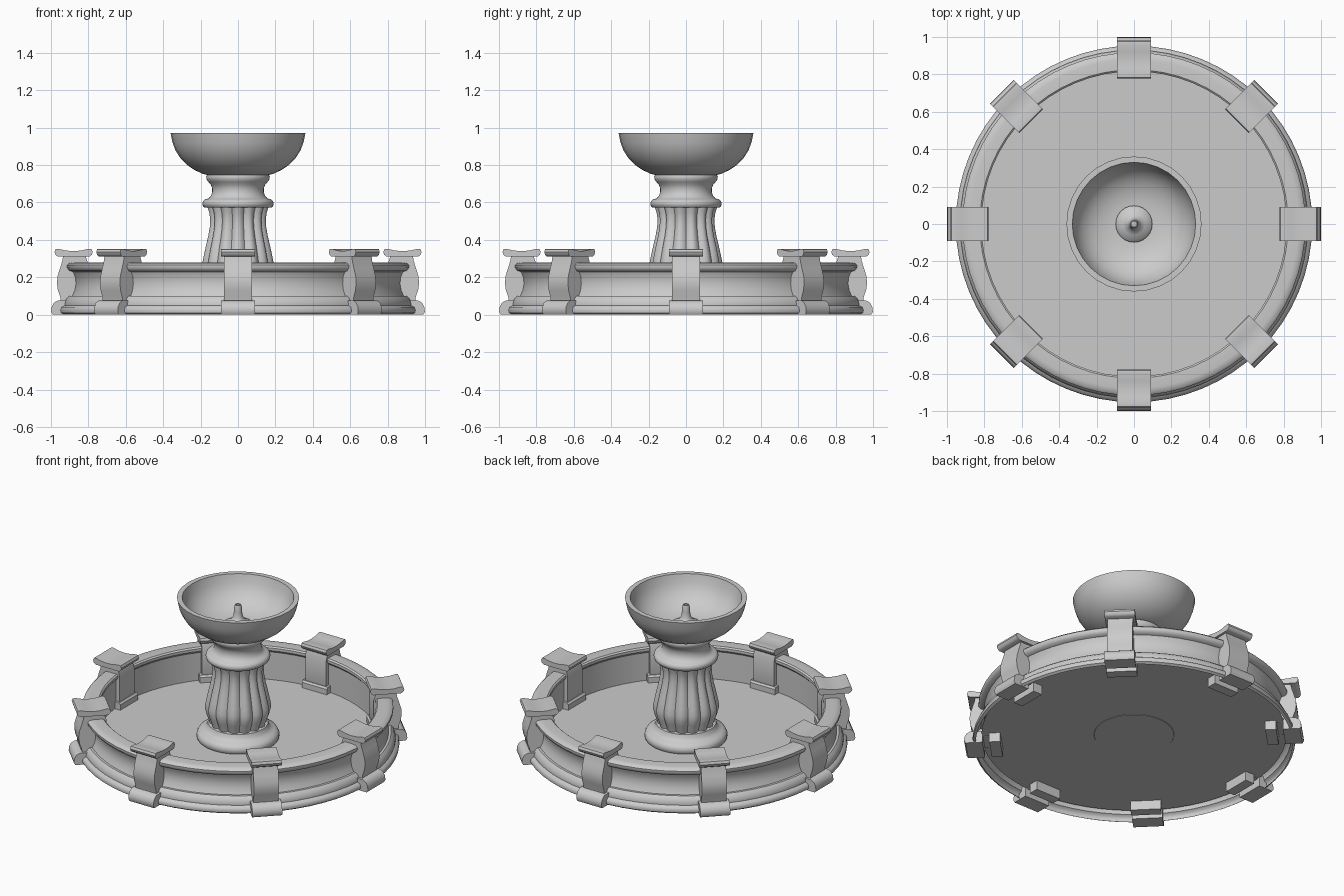
import bpy, bmesh
from math import sin, cos, pi, radians


def finish(name, bm, angle=40):
    bmesh.ops.recalc_face_normals(bm, faces=bm.faces)
    me = bpy.data.meshes.new(name)
    bm.to_mesh(me)
    bm.free()
    ob = bpy.data.objects.new(name, me)
    bpy.context.collection.objects.link(ob)
    bpy.ops.object.select_all(action='DESELECT')
    ob.select_set(True)
    bpy.context.view_layer.objects.active = ob
    bpy.ops.object.shade_smooth_by_angle(angle=radians(angle))
    return ob


def lathe(name, profile, segs, lobes=0, depth=0.0):
    """Revolve (radius, z[, flute strength]) points about z."""
    bm = bmesh.new()
    rings = []
    for p in profile:
        r, z = p[0], p[1]
        k = p[2] if len(p) > 2 else 0
        if r == 0:
            rings.append([bm.verts.new((0, 0, z))] * segs)
            continue
        ring = []
        for i in range(segs):
            a = 2 * pi * i / segs
            rr = r - depth * k * (1 - abs(sin(lobes * a / 2))) if k else r
            ring.append(bm.verts.new((rr * cos(a), rr * sin(a), z)))
        rings.append(ring)
    for lo, hi in zip(rings, rings[1:]):
        for i in range(segs):
            j = (i + 1) % segs
            loop = list(dict.fromkeys((lo[i], lo[j], hi[j], hi[i])))
            bm.faces.new(loop)
    return finish(name, bm)


def add_block(bm, profile, width, a):
    """Extrude a closed radial (r, z) outline sideways, turned to angle a."""
    def pt(r, z, t):
        return (r * cos(a) - t * sin(a), r * sin(a) + t * cos(a), z)
    left = [bm.verts.new(pt(r, z, -width / 2)) for r, z in profile]
    right = [bm.verts.new(pt(r, z, width / 2)) for r, z in profile]
    bm.faces.new(left)
    bm.faces.new(right[::-1])
    n = len(profile)
    for i in range(n):
        j = (i + 1) % n
        bm.faces.new((left[i], right[i], right[j], left[j]))


# Basin wall, open underneath
lathe("basin_wall", [
    (0.935, 0), (0.95, 0.01), (0.953, 0.025), (0.947, 0.04), (0.93, 0.05),
    (0.93, 0.06), (0.922, 0.085), (0.905, 0.10), (0.89, 0.10),
    (0.876, 0.13), (0.87, 0.165), (0.873, 0.2), (0.885, 0.228),
    (0.905, 0.235), (0.917, 0.25), (0.917, 0.265), (0.905, 0.276), (0.88, 0.28),
    (0.825, 0.28), (0.816, 0.272), (0.816, 0.255), (0.83, 0.24), (0.83, 0.06)], 64)

# Basin floor
lathe("basin_floor", [(0, 0.06), (0.90, 0.06)], 64)

# Posts: body, curled cap, and inner and outer feet
body = [(0.81, 0.06), (0.80, 0.10), (0.80, 0.27), (0.815, 0.315), (0.935, 0.315),
        (0.94, 0.285), (0.953, 0.245), (0.965, 0.205), (0.968, 0.17),
        (0.963, 0.13), (0.95, 0.095), (0.945, 0.05)]
cap = [(0.795, 0.31), (0.782, 0.32), (0.777, 0.335), (0.783, 0.35), (0.80, 0.352),
       (0.84, 0.343), (0.88, 0.34), (0.92, 0.343), (0.96, 0.352), (0.975, 0.35),
       (0.981, 0.335), (0.976, 0.32), (0.962, 0.31)]
outer_foot = [(0.89, 0.0), (0.99, 0.0), (0.999, 0.015), (0.997, 0.04),
              (0.985, 0.063), (0.965, 0.075), (0.89, 0.075)]
inner_foot = [(0.785, 0.0), (0.85, 0.0), (0.85, 0.105), (0.795, 0.105), (0.785, 0.095)]
for name, outline, width in (("post_bodies", body, 0.15), ("post_caps", cap, 0.18),
                             ("post_outer_feet", outer_foot, 0.18),
                             ("post_inner_feet", inner_foot, 0.18)):
    bm = bmesh.new()
    for i in range(8):
        add_block(bm, outline, width, i * pi / 4)
    finish(name, bm)

# Pedestal foot
lathe("pedestal_foot", [
    (0, 0.058), (0.235, 0.058), (0.244, 0.07), (0.244, 0.09), (0.235, 0.108),
    (0.215, 0.118), (0.198, 0.125), (0.185, 0.14), (0.178, 0.16), (0.15, 0.162)], 48)

# Fluted column
lathe("fluted_column", [
    (0.165, 0.15, 1), (0.172, 0.18, 1), (0.185, 0.215, 1), (0.194, 0.25, 1),
    (0.194, 0.28, 1), (0.186, 0.32, 1), (0.175, 0.37, 1), (0.163, 0.42, 1),
    (0.154, 0.47, 1), (0.152, 0.51, 1), (0.157, 0.545, 1), (0.167, 0.575, 1)],
    112, 14, 0.018)

# Collar and neck below the bowl
lathe("collar", [
    (0.13, 0.572), (0.178, 0.572), (0.188, 0.582), (0.191, 0.595), (0.187, 0.608),
    (0.176, 0.617), (0.158, 0.621), (0.145, 0.635), (0.138, 0.655), (0.138, 0.675),
    (0.145, 0.695), (0.158, 0.71), (0.167, 0.722), (0.17, 0.738), (0.165, 0.75),
    (0, 0.75)], 48)

# Upper bowl
lathe("upper_bowl", [
    (0, 0.745), (0.155, 0.745), (0.19, 0.754), (0.235, 0.775), (0.275, 0.803),
    (0.31, 0.84), (0.335, 0.88), (0.35, 0.92), (0.361, 0.972),
    (0.33, 0.972), (0.318, 0.925), (0.30, 0.885), (0.27, 0.845), (0.23, 0.815),
    (0.18, 0.792), (0.12, 0.78), (0, 0.778)], 32)

# Water spout
lathe("spout", [
    (0.098, 0.775), (0.098, 0.79), (0.085, 0.805), (0.06, 0.816), (0.038, 0.83),
    (0.028, 0.85), (0.024, 0.88), (0.022, 0.915), (0.018, 0.925), (0.012, 0.925),
    (0.012, 0.90), (0, 0.90)], 24)
